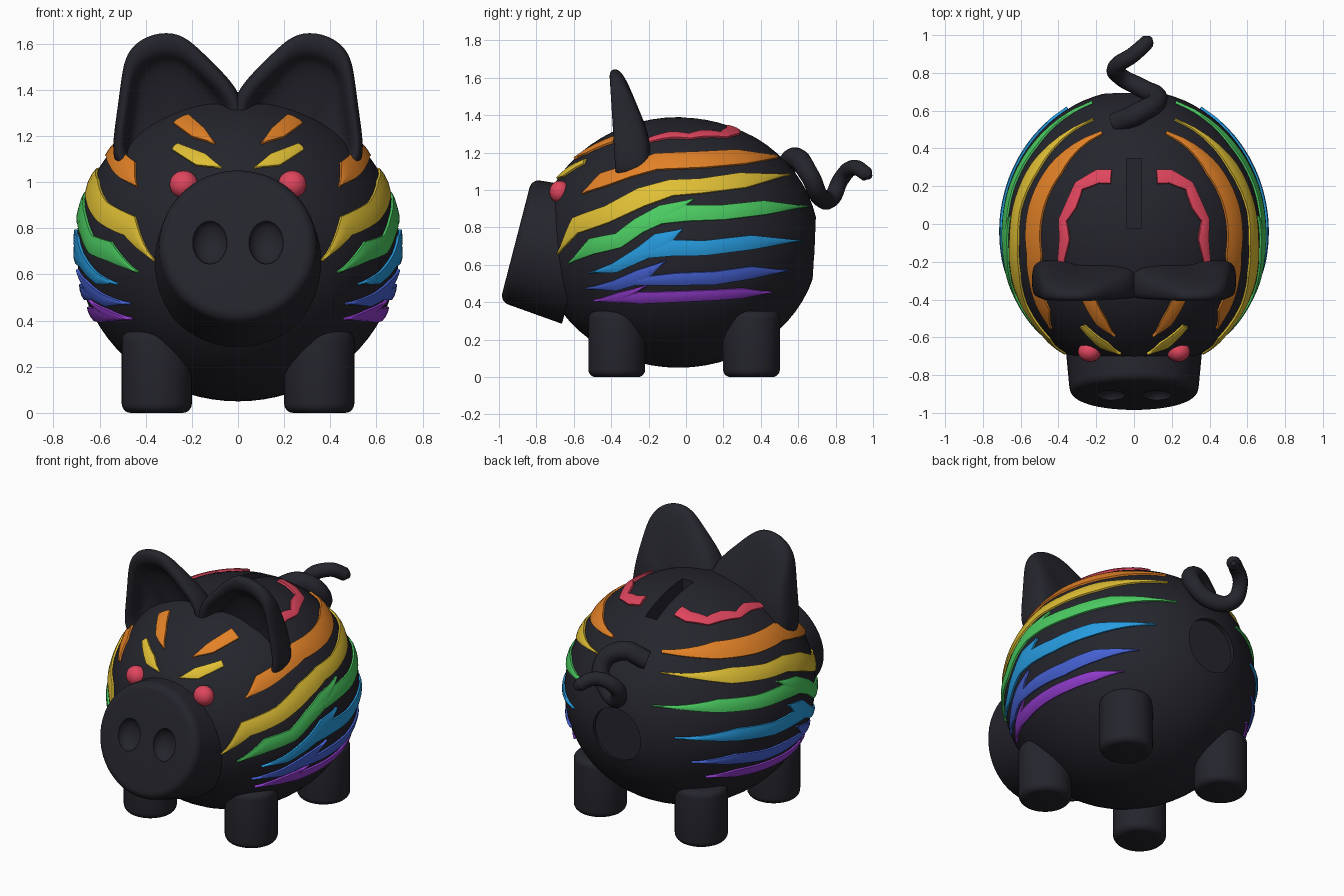
import bpy, bmesh
from math import pi, sqrt
from mathutils import Vector, Matrix

if "Cube" in bpy.data.objects:
    bpy.data.objects.remove(bpy.data.objects["Cube"], do_unlink=True)


def material(name, r, g, b):
    m = bpy.data.materials.new(name)
    m.use_nodes = True
    m.diffuse_color = (r, g, b, 1)
    bsdf = next(n for n in m.node_tree.nodes if n.type == 'BSDF_PRINCIPLED')
    bsdf.inputs["Base Color"].default_value = (r, g, b, 1)
    bsdf.inputs["Roughness"].default_value = 0.6
    return m


BLACK = material("charcoal", .018, .018, .026)
RED = material("red", .74, .06, .11)
ORANGE = material("orange", .76, .22, .02)
YELLOW = material("yellow", .74, .52, .035)
GREEN = material("green", .07, .60, .12)
BLUE = material("blue", .02, .33, .74)
INDIGO = material("indigo", .06, .12, .65)
VIOLET = material("violet", .29, .045, .62)

CENTER = Vector((0, -.04, .72))
RADII = Vector((.70, .75, .67))


def add(name, bm, mat, mirror=False, subsurf=0, angle=40):
    bmesh.ops.recalc_face_normals(bm, faces=bm.faces)
    me = bpy.data.meshes.new(name)
    bm.to_mesh(me)
    bm.free()
    me.materials.append(mat)
    ob = bpy.data.objects.new(name, me)
    bpy.context.collection.objects.link(ob)
    bpy.ops.object.select_all(action='DESELECT')
    ob.select_set(True)
    bpy.context.view_layer.objects.active = ob
    if subsurf:
        mod = ob.modifiers.new("round", 'SUBSURF')
        mod.levels = mod.render_levels = subsurf
    if mirror:
        ob.modifiers.new("mirror", 'MIRROR').use_mirror_merge = False
    for mod in list(ob.modifiers):
        bpy.ops.object.modifier_apply(modifier=mod.name)
    bpy.ops.object.shade_smooth_by_angle(angle=angle * pi / 180)
    return ob


def carve(ob, cutter):
    """Subtract the cutter for good, then drop it."""
    cutter.hide_render = True
    mod = ob.modifiers.new("cut", 'BOOLEAN')
    mod.operation, mod.solver, mod.object = 'DIFFERENCE', 'EXACT', cutter
    bpy.ops.object.select_all(action='DESELECT')
    ob.select_set(True)
    bpy.context.view_layer.objects.active = ob
    bpy.ops.object.modifier_apply(modifier=mod.name)
    bpy.data.objects.remove(cutter, do_unlink=True)
    bpy.ops.object.shade_smooth_by_angle(angle=40 * pi / 180)


def ball(center, radii, turn=Matrix(), seg=24):
    bm = bmesh.new()
    m = Matrix.Translation(center) @ turn @ Matrix.Diagonal((*radii, 1))
    bmesh.ops.create_uvsphere(bm, u_segments=seg, v_segments=seg // 2, radius=1, matrix=m)
    return bm


def cylinder(r1, r2, depth, matrix, bevel=0, both=False):
    """Round post with softened rims."""
    bm = bmesh.new()
    bmesh.ops.create_cone(bm, cap_ends=True, segments=48, radius1=r1, radius2=r2, depth=depth)
    rims = [e for e in bm.edges if abs(e.verts[0].co.z - e.verts[1].co.z) < .001
            and (both or e.verts[0].co.z > 0)]
    if bevel:
        bmesh.ops.bevel(bm, geom=rims, offset=bevel, segments=5, profile=.5, affect='EDGES')
    bm.transform(matrix)
    return bm


# Body with coin slot and plug recess
bm = bmesh.new()
bmesh.ops.create_uvsphere(bm, u_segments=64, v_segments=40, radius=1,
                          matrix=Matrix.Translation(CENTER) @ Matrix.Diagonal((*RADII, 1))
                          @ Matrix.Rotation(pi / 2, 4, 'Y'))
body = add("body", bm, BLACK)
bm = bmesh.new()
bmesh.ops.create_cube(bm, size=1, matrix=Matrix.Translation((0, .163, 1.35))
                      @ Matrix.Diagonal((.08, .37, .24, 1)))
carve(body, add("slot_cutter", bm, BLACK))
carve(body, add("plug_cutter", cylinder(.165, .165, .2, Matrix.Translation((0, .765, .69))
                                        @ Matrix.Rotation(pi / 2, 4, 'X')), BLACK))

# Snout and nostrils
tilt = Matrix.Rotation(1.318, 4, 'X')
snout = add("snout", cylinder(.37, .338, .35, Matrix.Translation((0, -.74, .687)) @ tilt, .045), BLACK)
for side in (-1, 1):
    cut = ball((side * .122, -.915, .74), (.076, .098, .06), tilt)
    carve(snout, add("nostril_cutter", cut, BLACK))

# Legs
for name, y in (("front_legs", -.37), ("back_legs", .35)):
    place = Matrix.Translation((.352, y, .177))
    add(name, cylinder(.152, .152, .354, place, .04, True), BLACK, mirror=True)

# Eyes
add("eyes", ball((.235, -.675, .99), (.062, .055, .06)), RED, mirror=True)

# Ears: nested rings from the back, around the rim, into the hollow
outline = [(-.03, 1.2), (-.03, 1.38), (.1, 1.51), (.19, 1.6), (.25, 1.64), (.31, 1.65),
           (.38, 1.64), (.45, 1.6), (.49, 1.54), (.505, 1.46), (.525, 1.3), (.555, 1.1),
           (.5, 1.05), (.28, 1.08)]


def ear_point(x, z, scale, depth):
    x, z = .28 + (x - .28) * scale, 1.2 + (z - 1.2) * scale
    front = -.41 + (1.62 - z) * .06
    back = min(-.33 + (1.62 - z) * .42, -.19)
    return Vector((x, front + (back - front) * depth, z))


bm = bmesh.new()
rings = [[bm.verts.new(ear_point(x, z, s, d)) for x, z in outline]
         for s, d in ((.5, 1), (.9, 1), (1, .7), (1, .25), (.95, 0), (.85, 0), (.77, .2), (.72, .55), (.4, .6))]
n = len(outline)
for a, b in zip(rings, rings[1:]):
    for i in range(n):
        bm.faces.new((a[i], a[(i + 1) % n], b[(i + 1) % n], b[i]))
for ring, d in ((rings[0], 1), (rings[-1], .6)):
    hub = bm.verts.new(ear_point(.28, 1.2, 1, d))
    for i in range(n):
        bm.faces.new((ring[i], ring[(i + 1) % n], hub))
add("ears", bm, BLACK, mirror=True, subsurf=2, angle=70)

# Curly tail
path = [(-.1, .53, 1.12, 1.1), (.03, .59, 1.17, 1.1), (.125, .66, 1.08, 1), (.04, .72, .96, .95),
        (-.07, .78, .96, .9), (-.095, .83, 1.06, .85), (0, .9, 1.12, .8), (.07, .965, 1.085, .75),
        (.085, .985, 1.07, .3)]
curve = bpy.data.curves.new("tail", 'CURVE')
curve.dimensions, curve.bevel_depth, curve.bevel_resolution = '3D', .052, 5
curve.use_fill_caps, curve.resolution_u = True, 10
spline = curve.splines.new('BEZIER')
spline.bezier_points.add(len(path) - 1)
for p, (x, y, z, r) in zip(spline.bezier_points, path):
    p.co, p.radius = (x, y, z), r
    p.handle_left_type = p.handle_right_type = 'AUTO'
spline.use_smooth = True
curve.materials.append(BLACK)
bpy.context.collection.objects.link(bpy.data.objects.new("tail", curve))


# Stripes: tapered raised bands wrapped on the body
def on_body(a, b, axis):
    """Fill in the missing coordinate so the point lies on the body."""
    p = Vector((a, b))
    keep = [i for i in range(3) if i != axis]
    out = CENTER.copy()
    rest = 1
    for i, v in zip(keep, p):
        out[i] = v
        rest -= ((v - CENTER[i]) / RADII[i]) ** 2
    out[axis] += (-1 if axis == 1 else 1) * RADII[axis] * sqrt(max(rest, .002))
    return out


def snap(p, lift):
    q = Vector([(p[i] - CENTER[i]) / RADII[i] for i in range(3)]).normalized()
    return Vector([CENTER[i] + q[i] * (RADII[i] + lift) for i in range(3)])


def stripe(name, mat, axis, points):
    line = []
    for p, q in zip(points, points[1:]):
        for k in range(5):
            line.append(Vector(p).lerp(Vector(q), k / 5))
    line.append(Vector(points[-1]))
    pos = [on_body(v.x, v.y, axis) for v in line]
    bm = bmesh.new()
    rows = []
    for i, p in enumerate(pos):
        along = pos[min(i + 2, len(pos) - 1)] - pos[max(i - 2, 0)]
        normal = Vector([(p[k] - CENTER[k]) / RADII[k] ** 2 for k in range(3)])
        across = normal.cross(along).normalized() * max(line[i].z, .004)
        rows.append([bm.verts.new(snap(p + across * s, h)) for s, h in
                     ((-1, -.012), (-.95, .01), (-.4, .014), (.4, .014), (.95, .01), (1, -.012))])
    for a, b in zip(rows, rows[1:]):
        for j in range(6):
            bm.faces.new((a[j], a[(j + 1) % 6], b[(j + 1) % 6], b[j]))
    bm.faces.new(rows[0])
    bm.faces.new(rows[-1])
    add(name, bm, mat, mirror=True)


SIDE, FRONT, TOP = 0, 1, 2
stripe("red_stripes", RED, TOP, [(.12, .25, .04), (.19, .25, .04), (.29, .2, .03), (.33, .1, .035),
                                 (.375, .02, .025), (.365, -.08, .032), (.385, -.2, .02)])
stripe("orange_stripes", ORANGE, SIDE, [(-.55, .98, 0), (-.45, 1.05, .05), (-.3, 1.1, .045), (-.16, 1.15, .06),
                                        (.08, 1.16, .06), (.29, 1.175, .055), (.48, 1.175, .01)])
stripe("orange_brows", ORANGE, FRONT, [(.1, 1.165, 0), (.17, 1.21, .035), (.245, 1.27, .04)])
stripe("yellow_brows", YELLOW, FRONT, [(.07, 1.06, 0), (.16, 1.095, .035), (.27, 1.15, .02)])
stripe("yellow_stripes", YELLOW, SIDE, [(-.68, .66, 0), (-.59, .81, .05), (-.42, .87, .05), (-.24, .96, .058),
                                        (-.08, 1.01, .05), (.08, 1.02, .045), (.3, 1.05, .048), (.55, 1.08, 0)])
stripe("green_front_stripes", GREEN, SIDE, [(-.62, .61, 0), (-.5, .7, .045), (-.36, .73, .042),
                                            (-.25, .81, .045), (-.12, .875, .05), (.04, .95, 0)])
stripe("green_back_stripes", GREEN, SIDE, [(-.2, .83, .02), (0, .875, .045), (.2, .88, .042),
                                           (.42, .905, .04), (.64, .91, 0)])
stripe("blue_front_stripes", BLUE, SIDE, [(-.51, .56, 0), (-.38, .585, .028), (-.24, .66, .04),
                                          (-.14, .72, .055), (-.02, .79, 0)])
stripe("blue_back_stripes", BLUE, SIDE, [(-.26, .65, .02), (-.08, .69, .045), (.1, .69, .042),
                                         (.35, .72, .04), (.61, .73, 0)])
stripe("indigo_front_stripes", INDIGO, SIDE, [(-.53, .475, 0), (-.38, .49, .03), (-.24, .54, .04), (-.11, .62, 0)])
stripe("indigo_back_stripes", INDIGO, SIDE, [(-.3, .51, .02), (-.05, .525, .035), (.15, .53, .038),
                                             (.35, .56, .035), (.54, .57, 0)])
stripe("violet_front_stripes", VIOLET, SIDE, [(-.49, .41, 0), (-.36, .425, .03), (-.21, .49, 0)])
stripe("violet_back_stripes", VIOLET, SIDE, [(-.4, .415, .01), (-.25, .425, .035), (-.1, .43, .033),
                                             (.15, .44, .032), (.3, .45, .03), (.45, .455, 0)])
